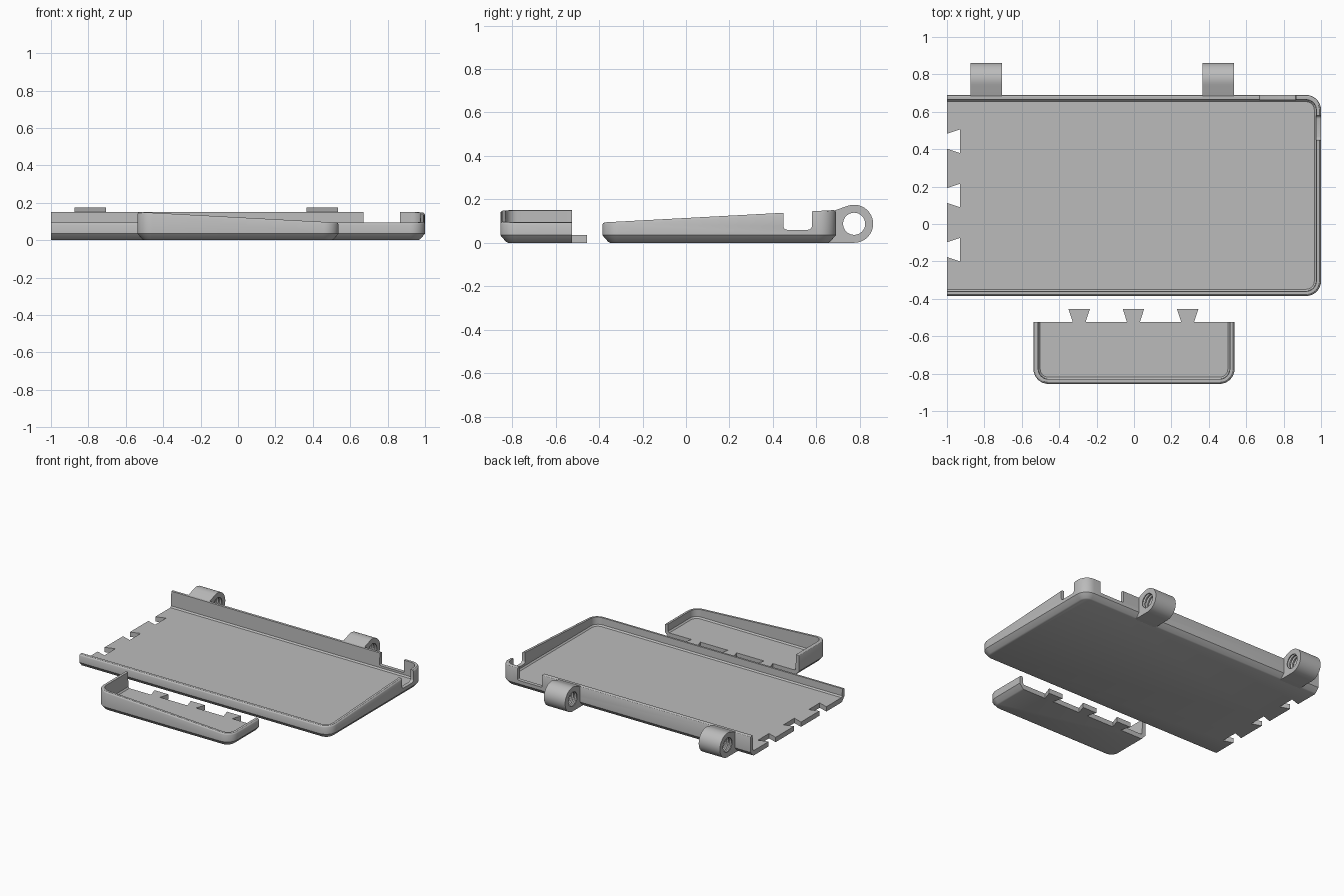
import bpy, bmesh, math
from mathutils import Vector

if "Cube" in bpy.data.objects:
    bpy.data.objects.remove(bpy.data.objects["Cube"])

FLOOR = 0.035          # floor thickness
HALF = 0.5375          # half width of the tray
MID_Y = 0.1525         # centre line of the large tray
DOVETAILS = (-0.29, 0.0, 0.29)

grey = bpy.data.materials.new("light grey plastic")
grey.diffuse_color = (0.5, 0.5, 0.5, 1)
grey.use_nodes = True
grey.node_tree.nodes["Principled BSDF"].inputs["Base Color"].default_value = grey.diffuse_color


def finish(name, bm):
    bmesh.ops.recalc_face_normals(bm, faces=bm.faces)
    mesh = bpy.data.meshes.new(name)
    bm.to_mesh(mesh)
    bm.free()
    mesh.materials.append(grey)
    ob = bpy.data.objects.new(name, mesh)
    bpy.context.collection.objects.link(ob)
    return ob


def prism(name, points, offset):
    """Closed prism: a flat outline pushed along an offset."""
    bm = bmesh.new()
    a = [bm.verts.new(p) for p in points]
    b = [bm.verts.new(Vector(p) + Vector(offset)) for p in points]
    bm.faces.new(a)
    bm.faces.new(b[::-1])
    n = len(a)
    for i in range(n):
        bm.faces.new((a[i], a[(i + 1) % n], b[(i + 1) % n], b[i]))
    return finish(name, bm)


def select(ob):
    bpy.ops.object.select_all(action='DESELECT')
    ob.select_set(True)
    bpy.context.view_layer.objects.active = ob


def cut(ob, cutter):
    mod = ob.modifiers.new("cut", 'BOOLEAN')
    mod.operation = 'DIFFERENCE'
    mod.solver = 'EXACT'
    mod.object = cutter
    select(ob)
    bpy.ops.object.modifier_apply(modifier=mod.name)
    bpy.data.objects.remove(cutter)


def smooth(ob):
    select(ob)
    bpy.ops.object.shade_smooth_by_angle(angle=math.radians(30))


def rim_height(v):
    return 0.0935 + (v + HALF) / (2 * HALF) * 0.0575


def u_outline(length, inset, radius=0.08, steps=8):
    """U-shaped outline, open at u = 0, with two rounded corners."""
    r = radius - inset
    cu, cv = length - radius, HALF - radius
    pts = [(0, -HALF + inset)]
    for sign, start in ((-1, -90), (1, 0)):
        for i in range(steps + 1):
            t = math.radians(start + 90 * i / steps)
            pts.append((cu + r * math.cos(t), sign * cv + r * math.sin(t)))
    return pts + [(0, HALF - inset)]


def tray(name, length, place):
    """Shell with chamfered base, sloping rim and one open end."""
    # wall section: inset, height, measured from the sloping rim or not
    section = [(0.036, 0, False), (0.026, 0.005, False), (0, FLOOR, False),
               (0, -0.010, True), (0.003, -0.004, True), (0.009, 0, True),
               (0.025, 0, True), (0.027, 0.045, False), (0.036, FLOOR, False)]
    bm = bmesh.new()
    rings = []
    for inset, z, from_rim in section:
        ring = []
        for u, v in u_outline(length, inset):
            x, y = place(u, v)
            ring.append(bm.verts.new((x, y, z + (rim_height(v) if from_rim else 0))))
        rings.append(ring)
    for a, b in zip(rings, rings[1:]):
        for i in range(len(a) - 1):
            bm.faces.new((a[i], a[i + 1], b[i + 1], b[i]))
    bm.faces.new(rings[0])
    bm.faces.new(rings[-1])
    # flat face across the open end
    bm.faces.new([r[0] for r in rings] + [r[-1] for r in reversed(rings)])
    return finish(name, bm)


# Large tray
main = tray("large_tray", 2.0, lambda u, v: (-1 + u, MID_Y + v))

# Dovetail sockets in its open edge
for d in DOVETAILS:
    y = MID_Y + d
    cut(main, prism("socket_cutter",
                    [(-1.02, y - 0.033, -0.1), (-0.93, y - 0.063, -0.1),
                     (-0.93, y + 0.063, -0.1), (-1.02, y + 0.033, -0.1)], (0, 0, 0.3)))


# Cable notches with rounded lower corners
def notch_profile(a, b, z, r=0.018):
    pts = [(b, 0.3), (a, 0.3)]
    for centre, start in ((a + r, 180), (b - r, 270)):
        for i in range(5):
            t = math.radians(start + 90 * i / 4)
            pts.append((centre + r * math.cos(t), z + r + r * math.sin(t)))
    return pts


cut(main, prism("side_notch_cutter",
                [(0.93, p, q) for p, q in notch_profile(0.448, 0.58, 0.06)], (0.2, 0, 0)))
cut(main, prism("back_notch_cutter",
                [(p, 0.63, q) for p, q in notch_profile(0.67, 0.865, 0.06, 0.006)], (0, 0.2, 0)))
smooth(main)

# Hinge lugs with ridged bores
CY, CZ, R = 0.774, 0.0875, 0.0875


def bore(x0, x1, teeth=7, sides=32):
    rows = [(x0 - 0.02, 0.051)]
    pitch = (x1 - x0) / teeth
    for i in range(teeth):
        x = x0 + pitch * i
        rows += [(x + pitch * 0.2, 0.051), (x + pitch * 0.5, 0.060), (x + pitch * 0.8, 0.051)]
    rows.append((x1 + 0.02, 0.051))
    bm = bmesh.new()
    rings = []
    for x, r in rows:
        rings.append([bm.verts.new((x, CY + r * math.cos(2 * math.pi * i / sides),
                                    CZ + r * math.sin(2 * math.pi * i / sides)))
                      for i in range(sides)])
    for a, b in zip(rings, rings[1:]):
        for i in range(sides):
            j = (i + 1) % sides
            bm.faces.new((a[i], a[j], b[j], b[i]))
    bm.faces.new(rings[0])
    bm.faces.new(rings[-1])
    return finish("bore_cutter", bm)


for side, x0 in (("left", -0.875), ("right", 0.365)):
    outline = [(0.674, 0.146), (0.674, 0.036), (0.648, 0.0)]
    for i in range(25):
        t = math.radians(-90 + 200 * i / 24)
        outline.append((CY + R * math.cos(t), CZ + R * math.sin(t)))
    lug = prism(side + "_hinge_lug", [(x0, y, z) for y, z in outline], (0.17, 0, 0))
    cut(lug, bore(x0, x0 + 0.17))
    smooth(lug)

# Separate end tray, turned a quarter turn
end = tray("end_tray", 0.33, lambda u, v: (-v, -0.525 - u))
smooth(end)

# Dovetail tongues on the end tray
for i, d in enumerate(DOVETAILS):
    x = d - 0.003
    prism("dovetail_tongue_%d" % (i + 1),
          [(x - 0.034, -0.526, 0), (x + 0.034, -0.526, 0),
           (x + 0.057, -0.455, 0), (x - 0.057, -0.455, 0)], (0, 0, FLOOR))
